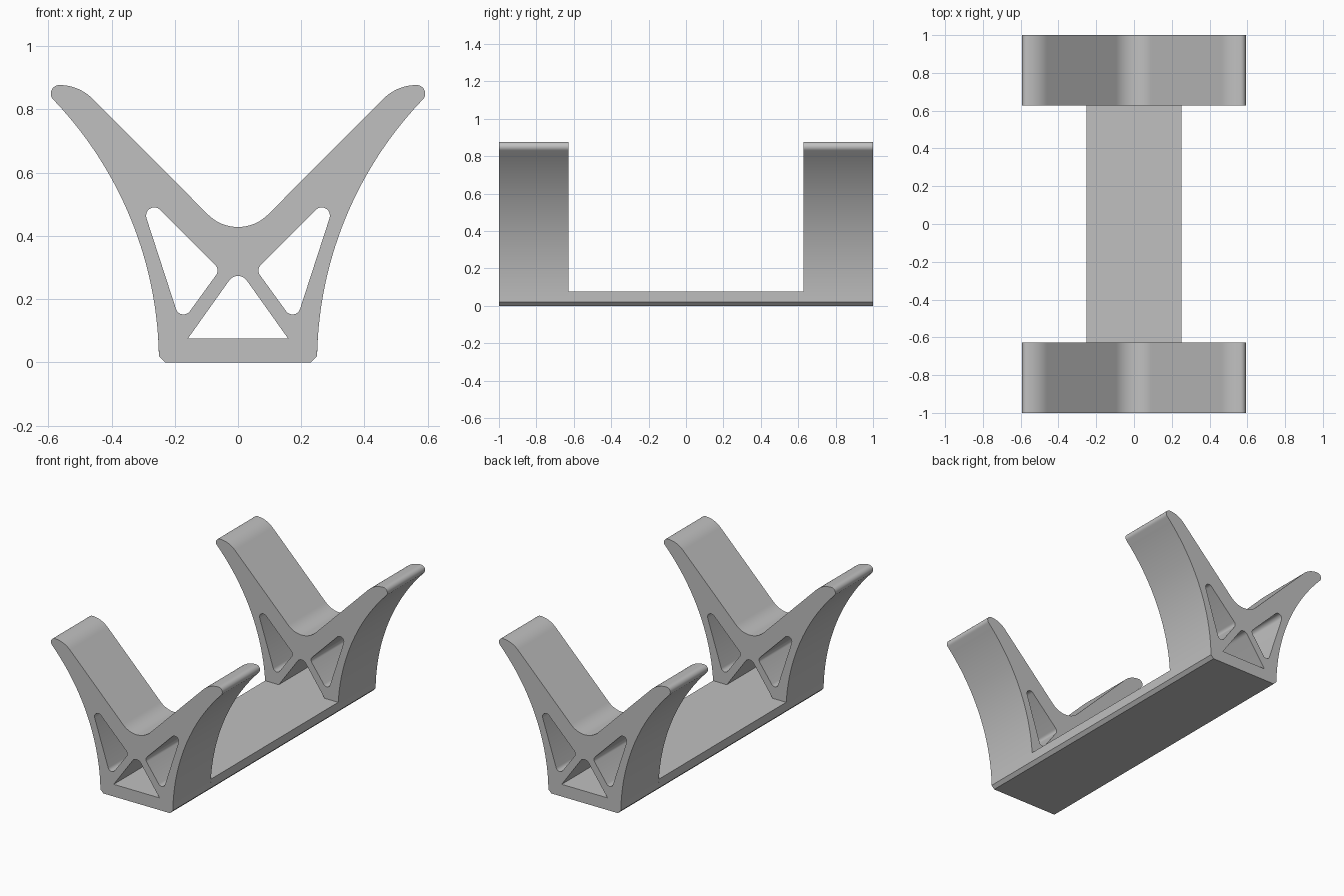
import bpy
import bmesh
from math import sin, cos, tan, radians, sqrt
from mathutils import Matrix, Vector

old = bpy.data.objects.get("Cube")
if old:
    bpy.data.objects.remove(old)

grey = bpy.data.materials.new("plain_grey")
grey.use_nodes = True
COLOUR = (0.53, 0.53, 0.53, 1)
grey.diffuse_color = COLOUR
grey.node_tree.nodes["Principled BSDF"].inputs["Base Color"].default_value = COLOUR

INNER = 0.628      # inner face of each bracket along y
PLATE_TOP = 0.076


def arc(cx, cz, r, a0, a1, n=10):
    angles = [radians(a0 + (a1 - a0) * i / n) for i in range(n + 1)]
    return [(cx + r * cos(a), cz + r * sin(a)) for a in angles]


def flank(z):
    """Half width of the concave outer side at height z."""
    return 0.25 + 1.2 - sqrt(1.2 ** 2 - z * z)


def fillet(corners, n=8):
    """Polygon from (x, z, radius) corners, rounded where radius > 0."""
    out = []
    for i, (x, z, r) in enumerate(corners):
        p = Vector((x, z))
        if r == 0:
            out.append((x, z))
            continue
        a = (Vector(corners[i - 1][:2]) - p).normalized()
        b = (Vector(corners[(i + 1) % len(corners)][:2]) - p).normalized()
        half = a.angle(b) / 2
        centre = p + (a + b).normalized() * (r / sin(half))
        start = p + a * (r / tan(half)) - centre
        end = p + b * (r / tan(half)) - centre
        sweep = start.angle_signed(end)
        for k in range(n + 1):
            q = centre + Matrix.Rotation(-sweep * k / n, 2) @ start
            out.append(tuple(q))
    return out


def mirrored(points):
    return [(-x, z) for x, z in reversed(points)]


def extrude_profile(name, loops, y0, y1):
    """Fill closed x-z loops (inner ones become holes) and extrude along y."""
    curve = bpy.data.curves.new(name, 'CURVE')
    curve.dimensions = '2D'
    curve.fill_mode = 'BOTH'
    curve.extrude = (y1 - y0) / 2
    for loop in loops:
        spline = curve.splines.new('POLY')
        spline.points.add(len(loop) - 1)
        for point, (x, z) in zip(spline.points, loop):
            point.co = (x, z, 0, 1)
        spline.use_cyclic_u = True
    temp = bpy.data.objects.new(name + "_curve", curve)
    mesh = bpy.data.meshes.new_from_object(temp)
    bpy.data.objects.remove(temp)
    bm = bmesh.new()
    bm.from_mesh(mesh)
    bmesh.ops.transform(bm, verts=bm.verts, matrix=Matrix.Translation(
        (0, (y0 + y1) / 2, 0)) @ Matrix.Rotation(radians(90), 4, 'X'))
    bmesh.ops.remove_doubles(bm, verts=bm.verts, dist=0.0001)
    bmesh.ops.recalc_face_normals(bm, faces=bm.faces)
    bm.to_mesh(mesh)
    bm.free()
    mesh.name = name
    mesh.materials.clear()
    mesh.materials.append(grey)
    ob = bpy.data.objects.new(name, mesh)
    bpy.context.collection.objects.link(ob)
    bpy.ops.object.select_all(action='DESELECT')
    ob.select_set(True)
    bpy.context.view_layer.objects.active = ob
    bpy.ops.object.shade_smooth_by_angle(angle=radians(30))
    return ob


# Bracket outline: chamfered foot, concave flank, rounded tip, V cradle
foot = [(0.23, 0), (0.25, 0.02)]
heights = [0.02 + (0.831 - 0.02) * i / 28 for i in range(1, 28)]
half = (foot + [(flank(z), z) for z in heights]
        + arc(0.565, 0.85, 0.027, -45, 90)
        + arc(0.565, 0.728, 0.149, 90, 135)[1:]
        + arc(0, 0.562, 0.134, -45, -90))
outline = half + mirrored(half)[1:]

# Truss openings
side_hole = fillet([(0.323, 0.559, 0.026), (0.057, 0.293, 0.025), (0.181, 0.122, 0.025)])
low_hole = fillet([(-0.158, PLATE_TOP, 0), (0.158, PLATE_TOP, 0), (0, 0.298, 0.034)])
loops = [outline, side_hole, mirrored(side_hole), low_hole]

extrude_profile("front_bracket", loops, -1, -INNER)
extrude_profile("back_bracket", loops, INNER, 1)

# Base plate joining the brackets
side = foot + [(flank(PLATE_TOP), PLATE_TOP)]
extrude_profile("base_plate", [side + mirrored(side)], -INNER, INNER)
